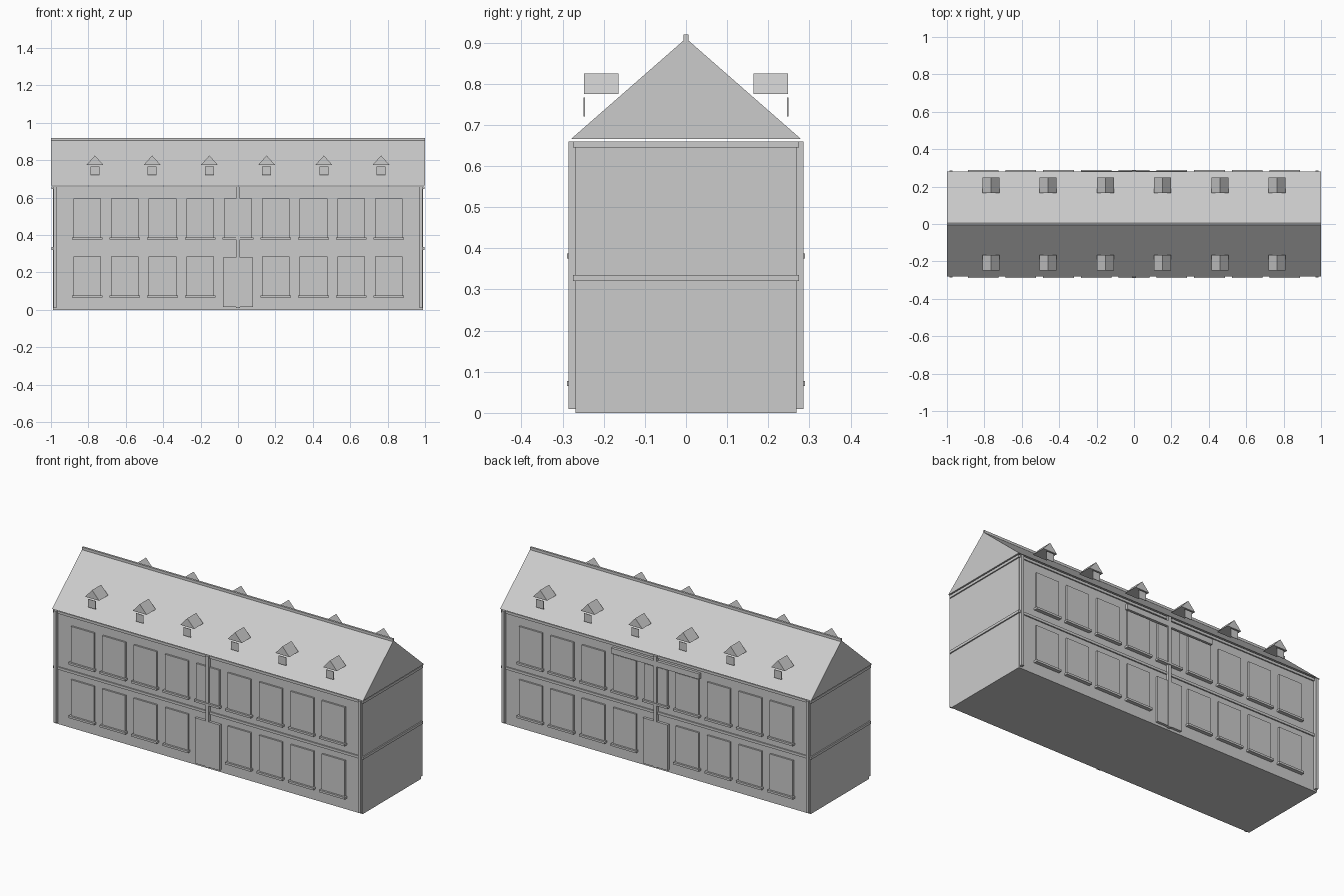
import bpy

if "Cube" in bpy.data.objects:
    bpy.data.objects.remove(bpy.data.objects["Cube"], do_unlink=True)

grey = bpy.data.materials.new("plain_grey")
grey.use_nodes = True
tone = (0.6, 0.6, 0.6, 1)
grey.diffuse_color = tone
grey.node_tree.nodes["Principled BSDF"].inputs["Base Color"].default_value = tone


def build(name, verts, faces):
    mesh = bpy.data.meshes.new(name)
    mesh.from_pydata(verts, [], faces)
    mesh.materials.append(grey)
    obj = bpy.data.objects.new(name, mesh)
    bpy.context.collection.objects.link(obj)
    return obj


def box(name, xs, ys, zs):
    """Box between the given (low, high) ranges."""
    xs, ys, zs = sorted(xs), sorted(ys), sorted(zs)
    verts = [(x, y, z) for x in xs for y in ys for z in zs]
    faces = [(0, 1, 3, 2), (4, 6, 7, 5), (0, 4, 5, 1),
             (2, 3, 7, 6), (0, 2, 6, 4), (1, 5, 7, 3)]
    return build(name, verts, faces)


def gable(name, length, half_width, base, top, along_x, center=(0, 0)):
    """Triangular prism with its ridge along x or y."""
    verts = []
    for end in (-length / 2, length / 2):
        for across, z in ((-half_width, base), (half_width, base), (0, top)):
            x, y = (end, across) if along_x else (-across, end)
            verts.append((x + center[0], y + center[1], z))
    faces = [(2, 1, 0), (3, 4, 5), (0, 1, 4, 3), (1, 2, 5, 4), (2, 0, 3, 5)]
    return build(name, verts, faces)


WALL = 0.268

# Main block, floor bands and roof
box("walls", (-0.99, 0.99), (-WALL, WALL), (0, 0.66))
box("middle_band", (-0.997, 0.997), (-0.275, 0.275), (0.32, 0.335))
box("top_band", (-0.997, 0.997), (-0.275, 0.275), (0.645, 0.66))
gable("roof", 2, 0.28, 0.665, 0.91, True)
box("ridge_cap", (-1, 1), (-0.006, 0.006), (0.905, 0.92))

# Both long sides carry the same details
for label, side in (("front", -1), ("back", 1)):
    def depth(outer, inner=WALL - 0.01):
        return (side * inner, side * outer)

    # Corner posts and central pilaster
    for x in (-0.978, 0, 0.978):
        half = 0.01 if x == 0 else 0.008
        box(f"{label}_post", (x - half, x + half), depth(0.285), (0.01, 0.66))

    # Door
    box(f"{label}_door", (-0.08, 0.08), depth(0.283), (0.015, 0.28))

    # Two storeys of windows with sills; the door takes the lower middle bay
    for floor, sill in (("lower", 0.065), ("upper", 0.375)):
        for i in range(-4, 5):
            if floor == "lower" and i == 0:
                continue
            x = i * 0.2017
            box(f"{label}_{floor}_window", (x - 0.074, x + 0.074),
                depth(0.278), (sill + 0.012, sill + 0.22))
            box(f"{label}_{floor}_sill", (x - 0.082, x + 0.082),
                depth(0.289), (sill, sill + 0.012))

    # Dormers: a small gable above an upright window plate
    for i in range(6):
        x = (i - 2.5) * 0.306
        gable(f"{label}_dormer_roof", 0.083, 0.045, 0.775, 0.825, False,
              (x, side * 0.206))
        box(f"{label}_dormer_window", (x - 0.024, x + 0.024),
            depth(0.249, 0.246), (0.72, 0.767))

# Long board over the middle windows at the back
box("back_board", (-0.283, 0.283), (WALL - 0.01, 0.284), (0.6, 0.632))
